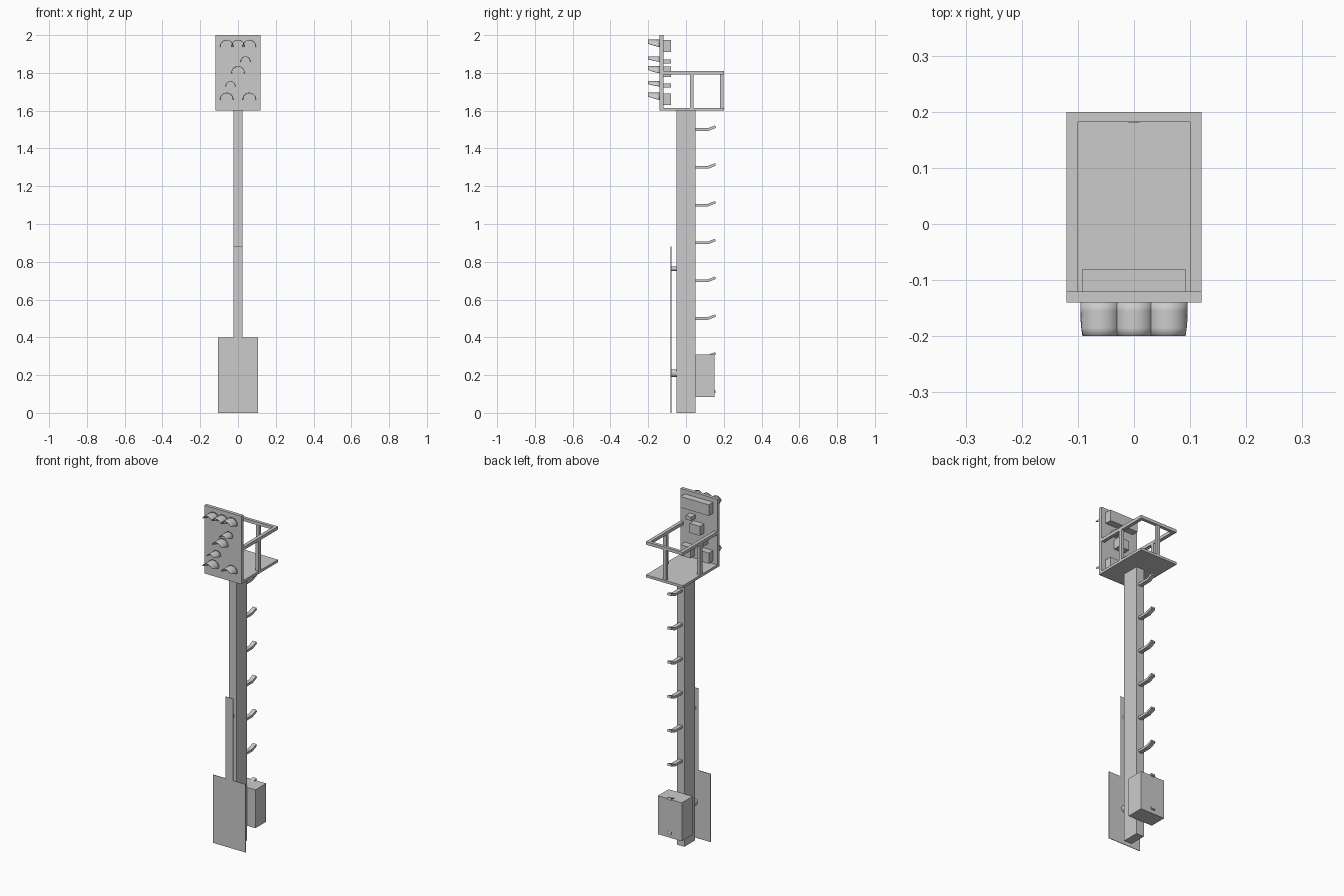
import bpy, bmesh
from math import sin, cos, radians, pi

if "Cube" in bpy.data.objects:
    bpy.data.objects.remove(bpy.data.objects["Cube"])


def box(name, x0, x1, y0, y1, z0, z1):
    bm = bmesh.new()
    bmesh.ops.create_cube(bm, size=1)
    for v in bm.verts:
        v.co = (x0 + (v.co.x + .5) * (x1 - x0),
                y0 + (v.co.y + .5) * (y1 - y0),
                z0 + (v.co.z + .5) * (z1 - z0))
    return finish(name, bm)


def finish(name, bm):
    bmesh.ops.recalc_face_normals(bm, faces=bm.faces)
    me = bpy.data.meshes.new(name)
    bm.to_mesh(me)
    bm.free()
    ob = bpy.data.objects.new(name, me)
    bpy.context.collection.objects.link(ob)
    return ob


def smooth(ob):
    bpy.ops.object.select_all(action='DESELECT')
    ob.select_set(True)
    bpy.context.view_layer.objects.active = ob
    bpy.ops.object.shade_smooth_by_angle(angle=radians(35))


def hood(name, x, z, r):
    # half tube whose lower edge sweeps up toward the tip
    bm = bmesh.new()
    n, rows = 16, []
    for y, half in ((-.14, 95), (-.155, 90), (-.17, 83), (-.185, 74), (-.2, 64)):
        row = []
        for i in range(n + 1):
            a = radians(half) * (2 * i / n - 1)
            row.append(bm.verts.new((x + r * sin(a), y, z + r * cos(a))))
        rows.append(row)
    for a, b in zip(rows, rows[1:]):
        for i in range(n):
            bm.faces.new((a[i], a[i + 1], b[i + 1], b[i]))
    ob = finish(name, bm)
    m = ob.modifiers.new("thickness", 'SOLIDIFY')
    m.thickness = .003
    m.offset = 0
    smooth(ob)


def spacer(name, z, r):
    bpy.ops.mesh.primitive_cylinder_add(vertices=16, radius=r, depth=.03,
                                        location=(0, -.065, z), rotation=(pi / 2, 0, 0))
    ob = bpy.context.object
    ob.name = name
    smooth(ob)


def step(name, z):
    # bent foot peg: side profile extruded across x
    h, w = .007, .012
    prof = [(.05, z - h), (.118, z - h), (.158, z + .009), (.154, z + .022),
            (.115, z + h), (.05, z + h)]
    bm = bmesh.new()
    f = bm.faces.new([bm.verts.new((-w, y, zz)) for y, zz in prof])
    ext = bmesh.ops.extrude_face_region(bm, geom=[f])
    for v in ext['geom']:
        if isinstance(v, bmesh.types.BMVert):
            v.co.x = w
    finish(name, bm)


# Mast, foot pegs and equipment cabinet
box("mast", -.025, .025, -.05, .05, 0, 1.6)
for i in range(8):
    step(f"foot_peg_{i + 1}", .1 + .2 * i)
box("cabinet", -.078, .078, .05, .15, .085, .31)

# Front boards and their spacers
box("lower_board", -.105, .105, -.081, -.078, 0, .4)
box("upper_strip", -.025, .025, -.081, -.078, .4, .88)
spacer("lower_spacer", .21, .02)
spacer("upper_spacer", .763, .011)

# Platform and signal panel
box("platform", -.12, .12, -.14, .2, 1.6, 1.615)
box("signal_panel", -.12, .12, -.14, -.12, 1.6, 2)

# Railing
for s, side in ((1, "right"), (-1, "left")):
    xa, xb = sorted((s * .1, s * .12))
    box(f"rail_{side}", xa, xb, -.12, .2, 1.792, 1.81)
    box(f"post_{side}", xa, xb, .02, .04, 1.615, 1.792)
box("rail_rear", -.1, .1, .182, .2, 1.792, 1.81)
box("post_rear", -.01, .01, .181, .198, 1.615, 1.792)

# Lamp hoods
lamps = [(-.06, 1.94, .034), (0, 1.94, .034), (.06, 1.94, .034), (.04, 1.861, .025),
         (0, 1.801, .034), (-.04, 1.73, .025), (-.06, 1.66, .034), (.06, 1.66, .034)]
for i, (x, z, r) in enumerate(lamps):
    hood(f"lamp_hood_{i + 1}", x, z, r)

# Lamp housings on the panel's back
housings = [(-.092, .092, 1.91, 1.975), (.022, .058, 1.85, 1.872), (-.034, .034, 1.778, 1.833),
            (-.058, -.022, 1.722, 1.744), (-.092, -.028, 1.63, 1.692), (.028, .092, 1.63, 1.692)]
for i, (xa, xb, za, zb) in enumerate(housings):
    box(f"lamp_housing_{i + 1}", xa, xb, -.12, -.08, za, zb)
